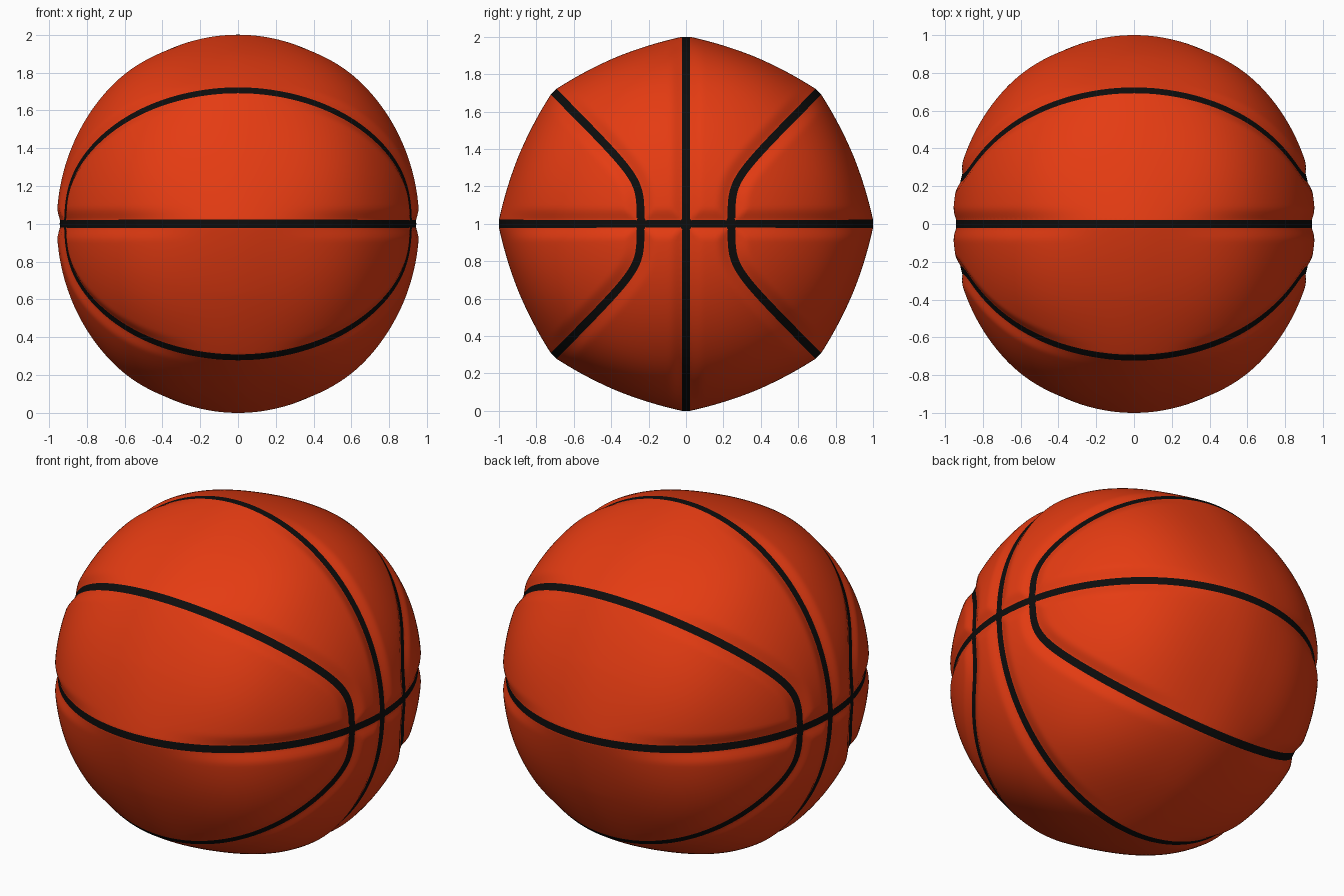
import bpy, bmesh, math
from mathutils import Vector

if "Cube" in bpy.data.objects:
    bpy.data.objects.remove(bpy.data.objects["Cube"])

HALF = 0.022      # half width of a seam
A, P = 0.257, 4.5  # closest approach and sharpness of the curved seams


def smooth(v, lo, hi):
    t = min(1.0, max(0.0, (v - lo) / (hi - lo)))
    return t * t * (3 - 2 * t)


def seam_distance(p):
    """Distance from a point on the unit sphere to the nearest seam centre."""
    y, z = abs(p.y), abs(p.z)
    curve = (A ** P + z ** P) ** (1 / P)
    slope = (z / curve) ** (P - 1)
    return min(y, z, abs(y - curve) / math.sqrt(1 + slope * slope))


def radius(p):
    """Slightly squashed ball, panels puffed at the x ends, flattened at x = 0."""
    x = abs(p.x)
    base = 1 / math.sqrt((p.x / 0.94) ** 2 + p.y ** 2 + p.z ** 2)
    d = max(0.0, seam_distance(p) - HALF)
    puff = 0.022 * smooth(x, 0.15, 0.7) * smooth(d, -0.02, 0.07)
    u = min(1.0, d / 0.35)
    dip = 0.034 * (1 - smooth(x, 0.05, 0.65)) * (1 - (1 - u) ** 2)
    return base + puff - dip


def material(name, rgb):
    m = bpy.data.materials.new(name)
    m.diffuse_color = (*rgb, 1)
    m.use_nodes = True
    m.node_tree.nodes["Principled BSDF"].inputs["Base Color"].default_value = m.diffuse_color
    return m


bm = bmesh.new()
bmesh.ops.create_icosphere(bm, subdivisions=7, radius=1.0)

# cut the sphere along both edges of every seam
field = {}
for v in bm.verts:
    f = seam_distance(v.co.normalized()) - HALF
    field[v] = f if abs(f) > 1e-5 else 1e-5
crossing = [e for e in bm.edges if field[e.verts[0]] * field[e.verts[1]] < 0]
cuts = []
for e in crossing:
    a, b = e.verts
    t = field[a] / (field[a] - field[b])
    cuts.append(bmesh.utils.edge_split(e, a, t)[1])
bmesh.ops.connect_verts(bm, verts=cuts)

# seam faces dark, panel faces orange
for f in bm.faces:
    f.smooth = True
    c = f.calc_center_median().normalized()
    f.material_index = 1 if seam_distance(c) < HALF else 0

# push the surface to its final shape
for v in bm.verts:
    n = v.co.normalized()
    v.co = n * radius(n) + Vector((0, 0, 1))

bmesh.ops.recalc_face_normals(bm, faces=bm.faces[:])
mesh = bpy.data.meshes.new("ball")
bm.to_mesh(mesh)
bm.free()
mesh.materials.append(material("orange_rubber", (0.78, 0.044, 0.006)))
mesh.materials.append(material("black_seam", (0.004, 0.004, 0.004)))
ball = bpy.data.objects.new("ball", mesh)
bpy.context.collection.objects.link(ball)
